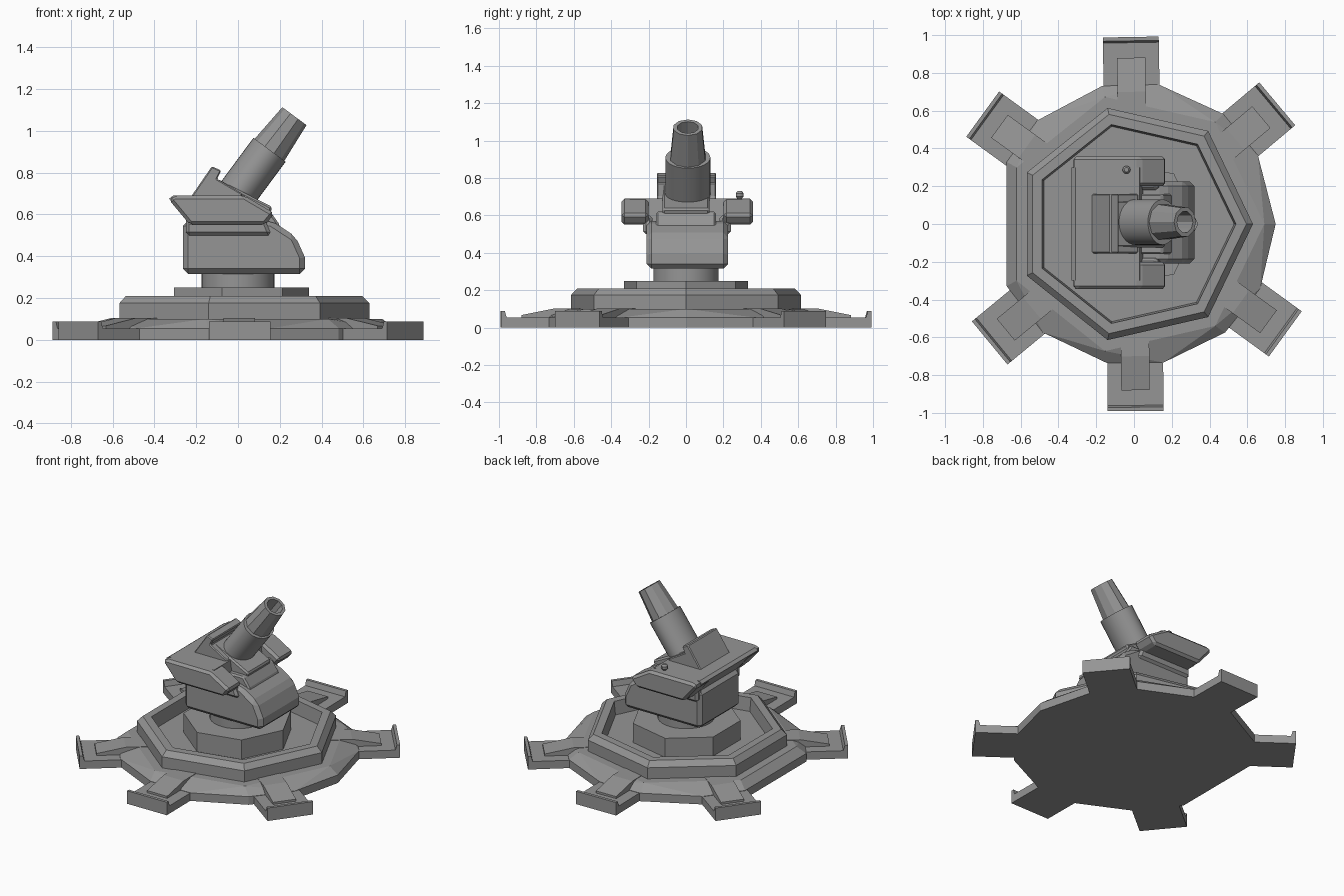
import bpy, bmesh
from math import radians, cos, sin, pi
from mathutils import Matrix, Vector

cube = bpy.data.objects.get("Cube")
if cube:
    bpy.data.objects.remove(cube, do_unlink=True)

grey = bpy.data.materials.new("gun_grey")
grey.use_nodes = True
grey.diffuse_color = (0.3, 0.3, 0.3, 1)
grey.node_tree.nodes["Principled BSDF"].inputs["Base Color"].default_value = (0.3, 0.3, 0.3, 1)


def finish(name, bm, bevel=0, smooth=False):
    bmesh.ops.recalc_face_normals(bm, faces=bm.faces)
    mesh = bpy.data.meshes.new(name)
    bm.to_mesh(mesh)
    bm.free()
    mesh.materials.append(grey)
    obj = bpy.data.objects.new(name, mesh)
    bpy.context.collection.objects.link(obj)
    if bevel:
        mod = obj.modifiers.new("chamfer", 'BEVEL')
        mod.width = bevel
        mod.segments = 1
    if smooth:
        bpy.ops.object.select_all(action='DESELECT')
        obj.select_set(True)
        bpy.context.view_layer.objects.active = obj
        bpy.ops.object.shade_smooth_by_angle(angle=radians(30))
    return obj


def lathe(name, profile, sides, smooth=False):
    """Turn a (radius, z) profile around z."""
    bm = bmesh.new()
    verts = [bm.verts.new((r, 0, z)) for r, z in profile]
    edges = [bm.edges.new(pair) for pair in zip(verts, verts[1:])]
    bmesh.ops.spin(bm, geom=verts + edges, cent=(0, 0, 0), axis=(0, 0, 1),
                   angle=2 * pi, steps=sides)
    bmesh.ops.remove_doubles(bm, verts=bm.verts, dist=0.0005)
    return finish(name, bm, smooth=smooth)


def prism(name, profile, y0, y1, bevel=0):
    """Extrude an (x, z) profile along y."""
    bm = bmesh.new()
    face = bm.faces.new([bm.verts.new((x, y0, z)) for x, z in profile])
    out = bmesh.ops.extrude_face_region(bm, geom=[face])
    moved = [g for g in out["geom"] if isinstance(g, bmesh.types.BMVert)]
    bmesh.ops.translate(bm, verts=moved, vec=(0, y1 - y0, 0))
    return finish(name, bm, bevel)


# Base plate: thirteen-sided rim rising to a seven-sided top
bm = bmesh.new()
for deg in (0, 29, 51, 80, 103, 133, 154, 206, 230, 259, 282, 310, 333):
    a = radians(deg)
    for z in (0, 0.055):
        bm.verts.new((0.75 * cos(a), 0.75 * sin(a), z))
for i in range(7):
    a = i * 2 * pi / 7
    bm.verts.new((0.69 * cos(a), 0.69 * sin(a), 0.1))
bmesh.ops.convex_hull(bm, input=bm.verts)
bmesh.ops.dissolve_limit(bm, angle_limit=0.01, verts=bm.verts, edges=bm.edges)
finish("base_plate", bm)

# Six feet, each with a raised lip and a ramp
for i, deg in enumerate((91, 40, -36, -89.5, 219.5, 144)):
    foot = prism(f"foot_{i + 1}", [(0.55, 0), (0.99, 0), (0.99, 0.088), (0.97, 0.088),
                                   (0.96, 0.053), (0.55, 0.053)], -0.148, 0.148)
    ramp = prism(f"foot_ramp_{i + 1}", [(0.55, 0.04), (0.88, 0.04), (0.88, 0.067),
                                        (0.70, 0.103), (0.55, 0.103)], -0.075, 0.075)
    foot.rotation_euler.z = ramp.rotation_euler.z = radians(deg)

# Seven-sided ring, pedestal and round column
lathe("base_ring", [(0.63, 0.08), (0.63, 0.175), (0.595, 0.21), (0.54, 0.21),
                    (0.53, 0.12), (0, 0.12)], 7)
lathe("pedestal", [(0.34, 0.1), (0.34, 0.25), (0, 0.25)], 7)
lathe("column", [(0.175, 0.2), (0.175, 0.34)], 32, True)

# Turret body with a sloped nose
prism("turret_body", [(-0.264, 0.315), (0.32, 0.315), (0.32, 0.395), (0.275, 0.495),
                      (0.16, 0.57), (-0.264, 0.57)], -0.21, 0.225, 0.025)
prism("nose_step", [(0, 0.48), (0.2, 0.48), (0.2, 0.55), (0.15, 0.62), (0, 0.62)],
      -0.16, 0.16, 0.01)

# Head slab with a wing on each side of the gun
prism("head_slab", [(-0.23, 0.55), (-0.33, 0.675), (-0.31, 0.69), (0.03, 0.69), (0.05, 0.55)],
      -0.3, 0.3)
wing = [(-0.23, 0.55), (-0.33, 0.67), (-0.305, 0.69), (0.03, 0.69), (0.175, 0.605), (0.13, 0.55)]
prism("right_wing", wing, -0.345, -0.2, 0.02)
prism("left_wing", wing, 0.2, 0.357, 0.02)
for name, y0, y1 in (("right_wing_root", -0.23, -0.18), ("left_wing_root", 0.18, 0.24)):
    prism(name, [(-0.25, 0.5), (-0.25, 0.6), (0.12, 0.6), (0.16, 0.5)], y0, y1, 0.015)

# Breech and gun cradle
prism("breech", [(-0.235, 0.67), (-0.125, 0.83), (-0.08, 0.81), (-0.1, 0.77),
                 (0.02, 0.7), (0.02, 0.6), (-0.2, 0.6)], -0.155, 0.16, 0.006)
prism("cradle", [(-0.1, 0.6), (-0.1, 0.77), (0.165, 0.635), (0.145, 0.58)], -0.125, 0.125, 0.01)

# Gun: oval sleeve and ten-sided tapered muzzle with a bore
tilt = Matrix.Translation((0.27, 0.01, 1.07)) @ Matrix.Rotation(radians(36.5), 4, 'Y')
sleeve = lathe("barrel_sleeve", [(0.12, -0.5), (0.12, -0.2), (0, -0.2)], 32, True)
sleeve.matrix_world = tilt @ Matrix.Diagonal((0.8, 1, 1, 1))
muzzle = lathe("muzzle", [(0.1, -0.22), (0.08, 0), (0.058, 0), (0.058, -0.15), (0, -0.15)], 10)
muzzle.matrix_world = tilt @ Matrix.Diagonal((0.9, 1, 1, 1))

# Small sight knob on the left wing
knob = lathe("sight_knob", [(0.012, -0.04), (0.012, 0), (0.021, 0.01), (0.021, 0.028),
                            (0.012, 0.04), (0, 0.04)], 12, True)
knob.location = (-0.04, 0.287, 0.69)
